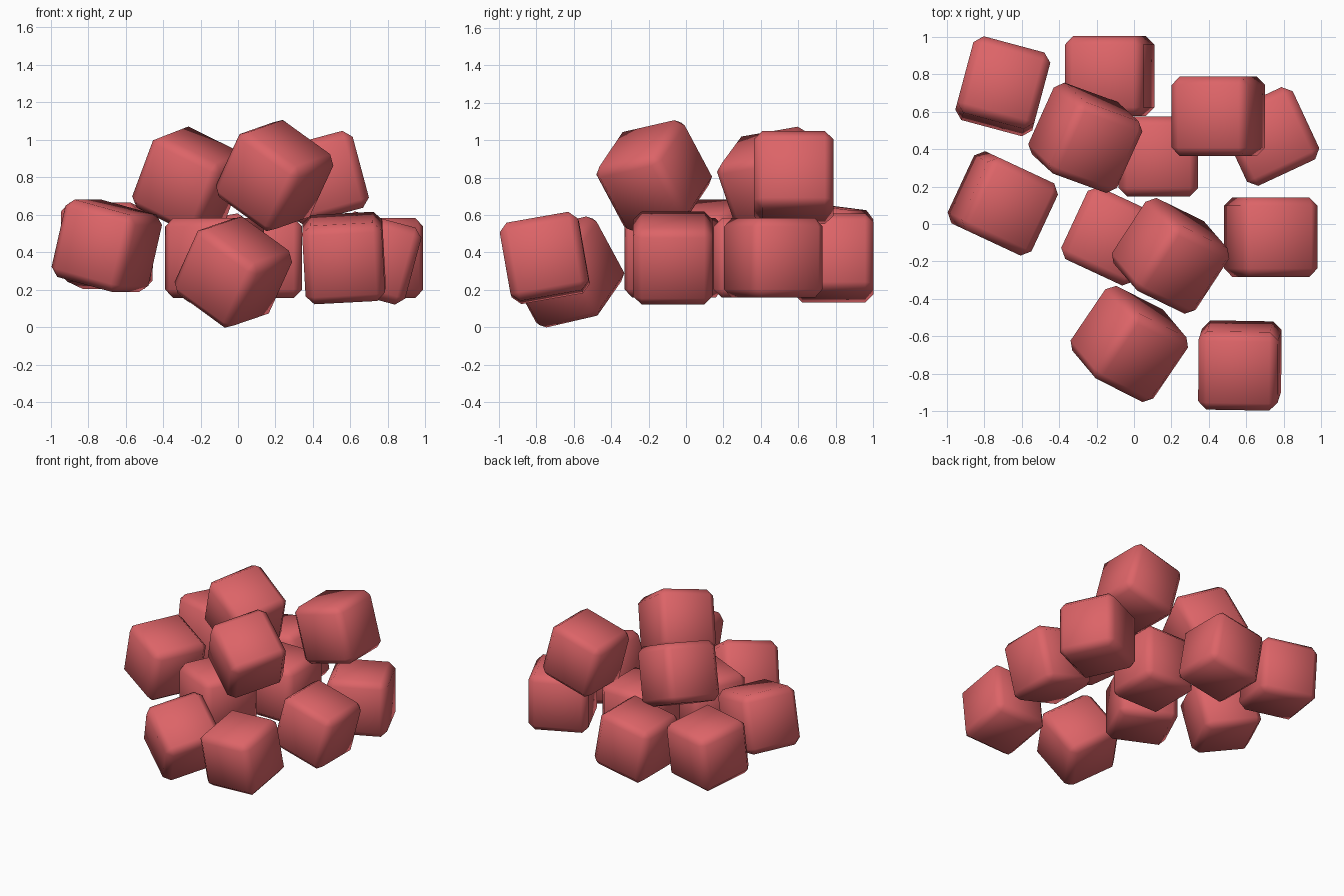
import bpy, bmesh, math
from mathutils import Matrix

if "Cube" in bpy.data.objects:
    bpy.data.objects.remove(bpy.data.objects["Cube"])

SIDE, BEVEL = 0.425, 0.045

red = bpy.data.materials.new("soft_red")
red.diffuse_color = (0.72, 0.127, 0.137, 1)
red.use_nodes = True
red.node_tree.nodes["Principled BSDF"].inputs["Base Color"].default_value = red.diffuse_color

# Shared cube with chamfered edges, smooth shaded
bm = bmesh.new()
bmesh.ops.create_cube(bm, size=SIDE)
bmesh.ops.bevel(bm, geom=bm.edges[:], offset=BEVEL, offset_type='OFFSET',
                segments=1, affect='EDGES')
for f in bm.faces:
    f.smooth = True
cube_mesh = bpy.data.meshes.new("chamfered_cube")
bm.to_mesh(cube_mesh)
bm.free()
cube_mesh.materials.append(red)


def add_cube(name, loc, rot):
    ob = bpy.data.objects.new(name, cube_mesh)
    ob.location = loc
    ob.rotation_euler = [math.radians(a) for a in rot]
    bpy.context.collection.objects.link(ob)


# Loose ring and middle of the bottom layer
bottom = [
    ((-0.70, 0.735, 0.435), (-7, 0, -15)),
    ((-0.13, 0.79, 0.37), (0, -10, 0)),
    ((0.13, 0.36, 0.37), (0, 0, 0)),
    ((0.725, 0.467, 0.37), (0, 0, 25)),
    ((-0.70, 0.11, 0.435), (0, 14, -25)),
    ((-0.125, -0.065, 0.37), (0, 0, -25)),
    ((0.73, -0.07, 0.37), (0, 15, 0)),
    ((-0.025, -0.64, 0.295), (13, 33, -27)),
    ((0.565, -0.755, 0.37), (10, -3, -1)),
]
# Three cubes lying on top
top = [
    ((-0.26, 0.46, 0.785), (10, 25, -20)),
    ((0.45, 0.575, 0.80), (0, -15, 0)),
    ((0.195, -0.17, 0.81), (13, 33, -26)),
]
for i, (loc, rot) in enumerate(bottom):
    add_cube(f"bottom_cube_{i + 1}", loc, rot)
for i, (loc, rot) in enumerate(top):
    add_cube(f"top_cube_{i + 1}", loc, rot)
